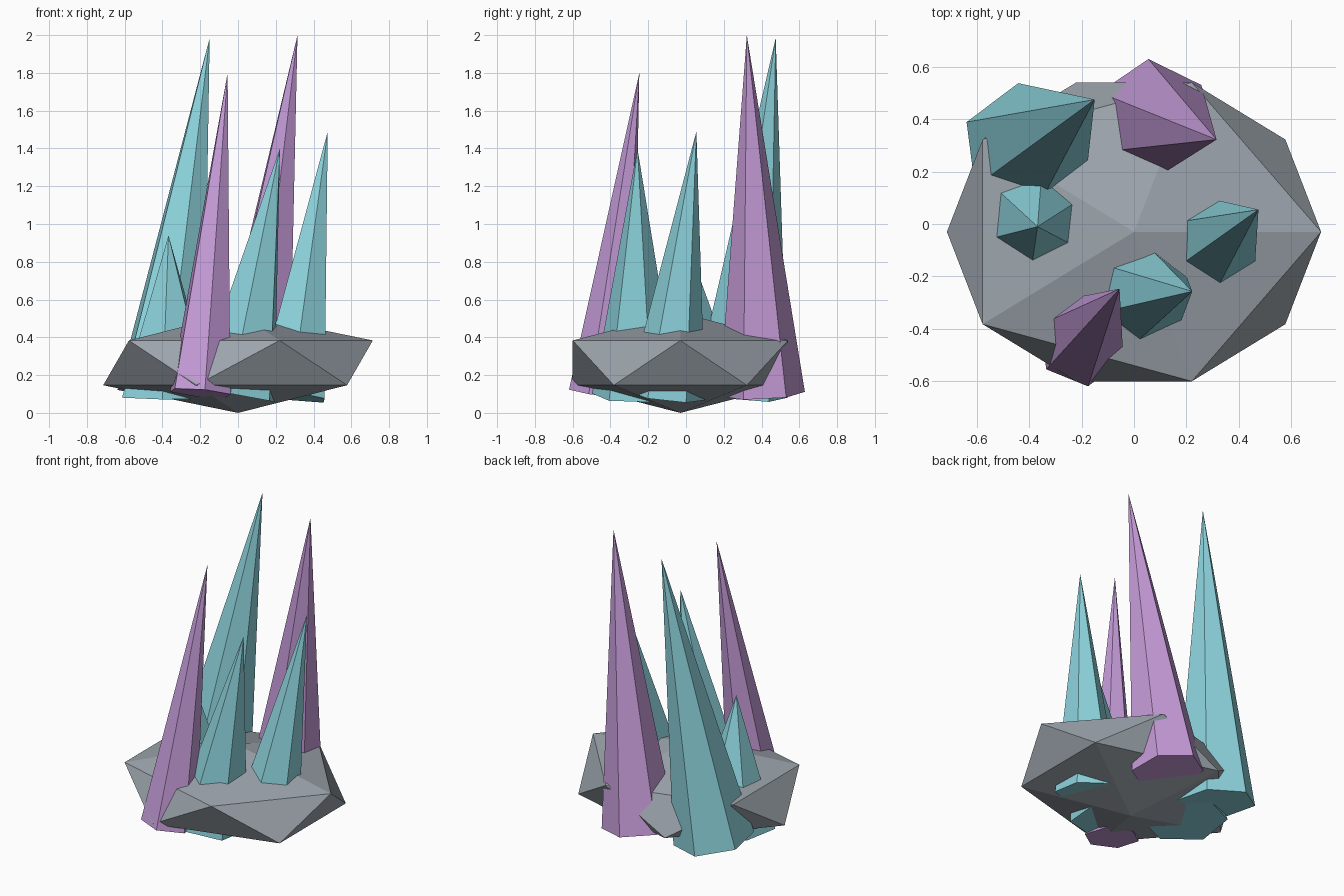
import bpy, bmesh
from math import radians
from mathutils import Matrix, Vector

if "Cube" in bpy.data.objects:
    bpy.data.objects.remove(bpy.data.objects["Cube"])


def material(name, rgb):
    m = bpy.data.materials.new(name)
    m.diffuse_color = (*rgb, 1)
    m.use_nodes = True
    m.node_tree.nodes["Principled BSDF"].inputs["Base Color"].default_value = m.diffuse_color
    return m


def add_object(name, bm, mat):
    mesh = bpy.data.meshes.new(name)
    bm.to_mesh(mesh)
    bm.free()
    mesh.materials.append(mat)
    ob = bpy.data.objects.new(name, mesh)
    bpy.context.collection.objects.link(ob)
    return ob


def crystal(name, base, tip, radius, turn, mat):
    """Six-sided spike from base centre to tip, with one corner at angle turn."""
    base, tip = Vector(base), Vector(tip)
    axis = tip - base
    tilt = Vector((0, 0, 1)).rotation_difference(axis).to_matrix().to_4x4()
    bm = bmesh.new()
    ring = [bm.verts.new(Matrix.Rotation(radians(turn + 60 * i), 3, 'Z') @ Vector((radius, 0, 0)))
            for i in range(6)]
    top = bm.verts.new((0, 0, axis.length))
    bm.faces.new(ring[::-1])
    for i in range(6):
        bm.faces.new((ring[i], ring[(i + 1) % 6], top))
    bm.transform(Matrix.Translation(base) @ tilt)
    add_object(name, bm, mat)


grey = material("rock_grey", (0.33, 0.37, 0.41))
teal = material("crystal_teal", (0.27, 0.66, 0.73))
purple = material("crystal_purple", (0.56, 0.33, 0.69))

# Flattened rock base
bm = bmesh.new()
bmesh.ops.create_icosphere(bm, subdivisions=1, radius=1)
bm.transform(Matrix.Translation((0, -0.03, 0.265)) @ Matrix.Diagonal((0.798, 0.67, 0.265, 1)))
add_object("rock_base", bm, grey)

# Crystals: base centre, tip, radius, corner angle
crystal("crystal_back_left", (-0.41, 0.29, 0.10), (-0.15, 0.475, 1.985), 0.25, 97, teal)
crystal("crystal_back", (0.07, 0.403, 0.10), (0.315, 0.322, 2.0), 0.227, 94, purple)
crystal("crystal_front", (-0.2, -0.45, 0.105), (-0.055, -0.247, 1.8), 0.172, 98, purple)
crystal("crystal_right", (0.28, -0.103, 0.09), (0.475, 0.055, 1.49), 0.205, 91, teal)
crystal("crystal_middle", (-0.013, -0.27, 0.095), (0.222, -0.257, 1.4), 0.228, 83, teal)
crystal("crystal_small", (-0.372, 0.035, 0.085), (-0.368, -0.01, 0.94), 0.265, 84, teal)
